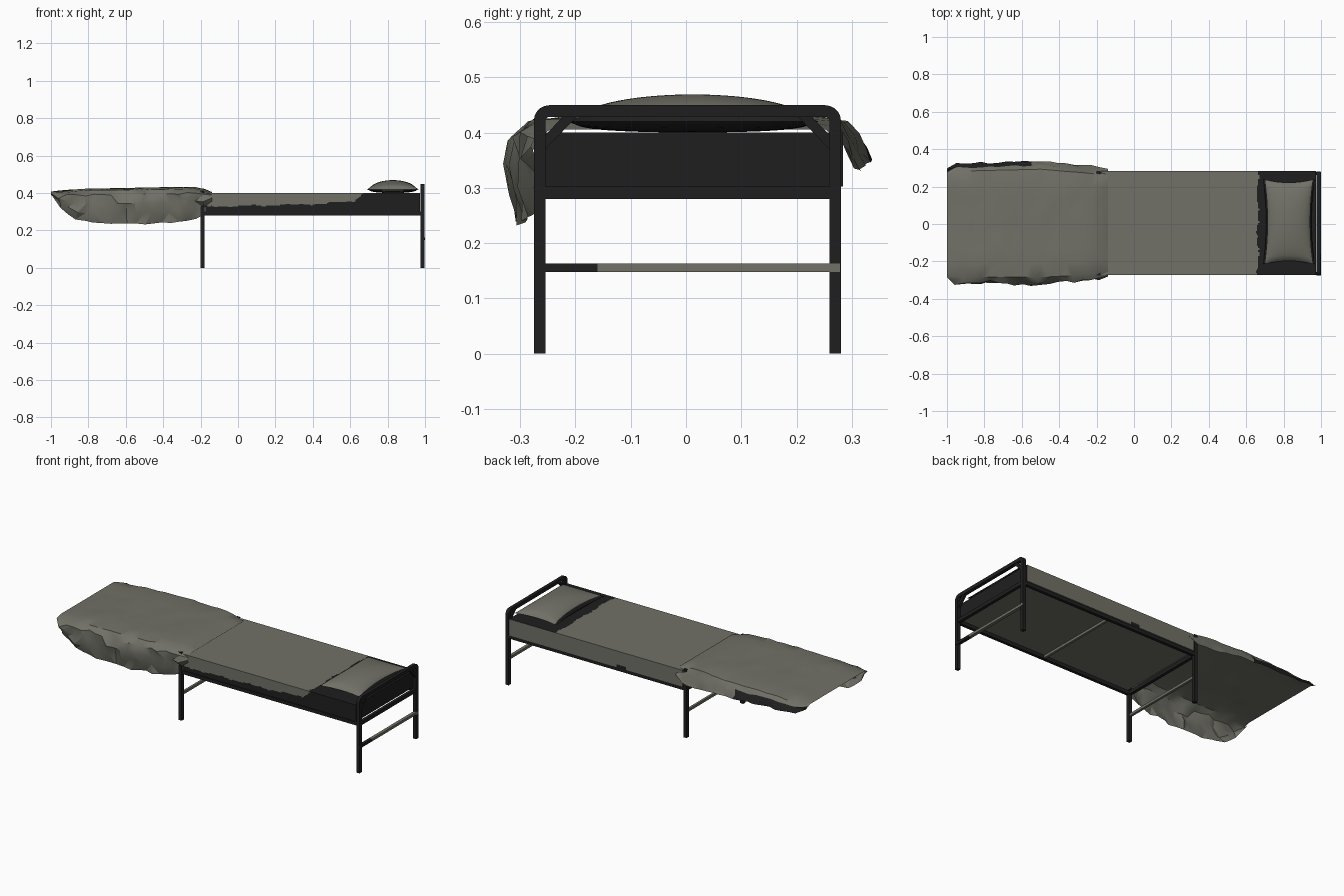
import bpy, bmesh, math, random
from mathutils import Vector

if "Cube" in bpy.data.objects:
    bpy.data.objects.remove(bpy.data.objects["Cube"])
random.seed(4)

def mat(name, c):
    m = bpy.data.materials.new(name)
    m.diffuse_color = (*c, 1)
    m.use_nodes = True
    m.node_tree.nodes["Principled BSDF"].inputs["Base Color"].default_value = m.diffuse_color
    return m
OLIVE = mat("faded olive cloth", (0.165, 0.165, 0.137))
BLACK = mat("near black", (0.0135, 0.0135, 0.0135))

def finish(bm, name, mats, angle=None):
    me = bpy.data.meshes.new(name)
    bm.to_mesh(me)
    bm.free()
    for m in mats:
        me.materials.append(m)
    ob = bpy.data.objects.new(name, me)
    bpy.context.collection.objects.link(ob)
    if angle:
        bpy.ops.object.select_all(action='DESELECT')
        ob.select_set(True)
        bpy.context.view_layer.objects.active = ob
        bpy.ops.object.shade_smooth_by_angle(angle=math.radians(angle))
    return ob

def box(name, lo, hi, m):
    bm = bmesh.new()
    bmesh.ops.create_cube(bm, size=1)
    for v in bm.verts:
        v.co = Vector([(a + b) / 2 + c * (b - a) for a, b, c in zip(lo, hi, v.co)])
    return finish(bm, name, [m])

def bar(name, x, path, w, d):
    """Square bar swept along a (y, z) path in the plane at x."""
    bm = bmesh.new()
    P = [Vector(p) for p in path]
    rings = []
    for i, p in enumerate(P):
        t = (P[min(i + 1, len(P) - 1)] - P[max(i - 1, 0)]).normalized()
        n = Vector((-t.y, t.x)) * w
        rings.append([bm.verts.new((x + sx * d, p.x + s * n.x, p.y + s * n.y))
                      for sx, s in ((-1, -1), (1, -1), (1, 1), (-1, 1))])
    for a, b in zip(rings, rings[1:]):
        for k in range(4):
            bm.faces.new((a[k], a[(k + 1) % 4], b[(k + 1) % 4], b[k]))
    bm.faces.new(rings[0])
    bm.faces.new(rings[-1])
    bmesh.ops.recalc_face_normals(bm, faces=bm.faces[:])
    return finish(bm, name, [BLACK], 35)

def patch(bm, o, u, v, nu, nv):
    """Grid of quads spanned by vectors u and v from o."""
    o, u, v = Vector(o), Vector(u), Vector(v)
    g = [[bm.verts.new(o + u * i / nu + v * j / nv) for j in range(nv + 1)] for i in range(nu + 1)]
    for i in range(nu):
        for j in range(nv):
            bm.faces.new((g[i][j], g[i + 1][j], g[i + 1][j + 1], g[i][j + 1]))

def lerp(table, x):
    for (a, p), (b, q) in zip(table, table[1:]):
        if x <= b:
            return p + (q - p) * max(0, (x - a) / (b - a))
    return table[-1][1]

def ragged(t):
    return 0.5 * math.sin(t) + 0.3 * math.sin(2.7 * t + 1) + 0.2 * math.sin(6.1 * t)

# --- frame: head hoop with legs, foot posts, rails, braces, crossbars
XH, XF, Y0, Y1, R = 0.987, -0.19, -0.265, 0.27, 0.0105
C, TOP = 0.018, 0.439
arc = [(C * (1 - math.cos(t)), TOP - C + C * math.sin(t)) for t in [math.pi / 10 * k for k in range(6)]]
hoop = [(Y0, 0)] + [(Y0 + d, z) for d, z in arc] + [(Y1 - d, z) for d, z in arc[::-1]] + [(Y1, 0)]
bar("head_frame", XH, hoop, R, 0.01)
for side, y, s in (("front", Y0, 1), ("back", Y1, -1)):
    bar(side + "_head_brace", XH, [(y, 0.372), (y + s * 0.062, 0.436)], 0.009, 0.007)
    bar(side + "_foot_post", XF, [(y, 0), (y, 0.408)], R, 0.01)
    box(side + "_side_rail", (XF, y - 0.009, 0.28), (XH, y + 0.009, 0.3), BLACK)
for n, x in (("head", XH), ("foot", XF)):
    box(n + "_end_rail", (x - 0.009, Y0, 0.28), (x + 0.009, Y1, 0.302), BLACK)
box("head_crossbar_dark", (XH - 0.007, Y0 - 0.0105, 0.148), (XH + 0.012, -0.16, 0.163), BLACK)
box("head_crossbar", (XH - 0.007, -0.16, 0.148), (XH + 0.012, Y1 + 0.009, 0.163), OLIVE)
box("foot_crossbar", (XF - 0.007, Y0, 0.148), (XF + 0.007, Y1, 0.163), OLIVE)
box("middle_slat", (0.39, Y0, 0.284), (0.404, Y1, 0.298), OLIVE)

# --- mattress, cloth cover ends in a ragged line before the head
bm = bmesh.new()
ax, bx, ay, by, az, bz = -0.175, 0.972, -0.272, 0.284, 0.302, 0.4
lx, ly, lz = bx - ax, by - ay, bz - az
patch(bm, (ax, ay, bz), (lx, 0, 0), (0, ly, 0), 190, 50)
patch(bm, (ax, ay, az), (0, ly, 0), (lx, 0, 0), 50, 190)
patch(bm, (ax, ay, az), (lx, 0, 0), (0, 0, lz), 190, 22)
patch(bm, (ax, by, az), (0, 0, lz), (lx, 0, 0), 22, 190)
patch(bm, (ax, ay, az), (0, 0, lz), (0, ly, 0), 22, 50)
patch(bm, (bx, ay, az), (0, ly, 0), (0, 0, lz), 50, 22)
bmesh.ops.remove_doubles(bm, verts=bm.verts, dist=0.0005)
bm.normal_update()
hem = [(-0.2, 0.326), (0.2, 0.335), (0.45, 0.342), (0.62, 0.358), (0.68, 0.405)]
for f in bm.faces:
    c, n = f.calc_center_median(), f.normal
    dark = n.x > 0.5
    if n.z > 0.5:
        dark = c.x > 0.662 + 0.009 * ragged(c.y * 30)
    elif n.y < -0.5:
        dark = c.z < lerp(hem, c.x) + 0.006 * ragged(c.x * 28)
    elif n.y > 0.5:
        dark = c.z < 0.322 and 0.2 < c.x < 0.26
    f.material_index = int(dark)
finish(bm, "mattress", [OLIVE, BLACK])

# --- pillow: puffed grid with pinched sides, dark ends
bm = bmesh.new()
bmesh.ops.create_grid(bm, x_segments=24, y_segments=28, size=1)
geo = bmesh.ops.duplicate(bm, geom=bm.verts[:] + bm.edges[:] + bm.faces[:])["geom"]
low = {v for v in geo if isinstance(v, bmesh.types.BMVert)}
bmesh.ops.reverse_faces(bm, faces=[f for f in geo if isinstance(f, bmesh.types.BMFace)])
for f in bm.faces:
    c = f.calc_center_median()
    under = f.verts[0] in low
    f.material_index = int((under and abs(c.x) > 0.45) or (not under and abs(c.x) > 0.9))
for v in bm.verts:
    u, w = v.co.x, v.co.y
    puff = max(0, (1 - u * u) * (1 - w * w))
    z = 0.42 - 0.02 * puff ** 0.3 if v in low else 0.42 + 0.049 * puff ** 0.5
    v.co = (0.828 + 0.138 * u * (1 - 0.12 * (1 - w * w)), 0.012 + 0.228 * w * (1 - 0.08 * (1 - u * u)), z)
bmesh.ops.remove_doubles(bm, verts=bm.verts, dist=0.0005)
finish(bm, "pillow", [OLIVE, BLACK], 40)

# --- blanket: rumpled open sheet, long flap in front, short flared flap behind
top = [(-1, 0.408), (-0.8, 0.422), (-0.6, 0.425), (-0.3, 0.431), (-0.2, 0.428), (-0.135, 0.404)]
front_low = [(-1, 0.395), (-0.95, 0.32), (-0.86, 0.25), (-0.75, 0.238), (-0.45, 0.236), (-0.3, 0.248), (-0.19, 0.268), (-0.135, 0.345)]
front_y = [(-1, -0.285), (-0.95, -0.318), (-0.5, -0.32), (-0.3, -0.308), (-0.135, -0.28)]
back_low = [(-1, 0.39), (-0.95, 0.36), (-0.6, 0.35), (-0.4, 0.345), (-0.2, 0.325), (-0.135, 0.37)]
back_y = [(-1, 0.295), (-0.96, 0.322), (-0.5, 0.333), (-0.2, 0.308), (-0.135, 0.292)]
NX, NTOP = 19, 8
bm = bmesh.new()
rows = []
for i in range(NX + 1):
    x = -1 + 0.862 * i / NX
    zt, fl, fy, bl, byy = (lerp(t, x) for t in (top, front_low, front_y, back_low, back_y))
    inner = 0 < i < NX
    r = lambda a: random.uniform(-a, a) if inner else 0
    sec = []
    for dy, s in ((0.022, 0), (0.008, 0.3), (0, 0.6), (0.006, 0.85)):              # front flap
        sec.append((fy + dy + r(0.012), fl + (zt - 0.008 - fl) * s + r(0.006)))
    for j in range(NTOP + 1):                                                     # top
        t = j / NTOP
        edge = 0.008 if j in (0, NTOP) and inner else 0
        sec.append((fy + 0.035 + (byy - 0.065 - fy) * t - 0.01 * t, zt - edge + r(0.003)))
    for dy, s in ((-0.02, 0.4), (-0.008, 0.75), (0.002, 1)):                       # back flap
        sec.append((byy + dy + r(0.005), zt + (bl - zt) * s + r(0.005)))
    rows.append([bm.verts.new((x + r(0.006), y, z)) for y, z in sec])
for a, b in zip(rows, rows[1:]):
    for j in range(len(a) - 1):
        f = bm.faces.new((a[j], b[j], b[j + 1], a[j + 1]))
        c = f.calc_center_median()
        f.material_index = int(j >= len(a) - 3 and c.x < -0.53)
bmesh.ops.triangulate(bm, faces=bm.faces[:])
finish(bm, "blanket", [OLIVE, BLACK], 28)
